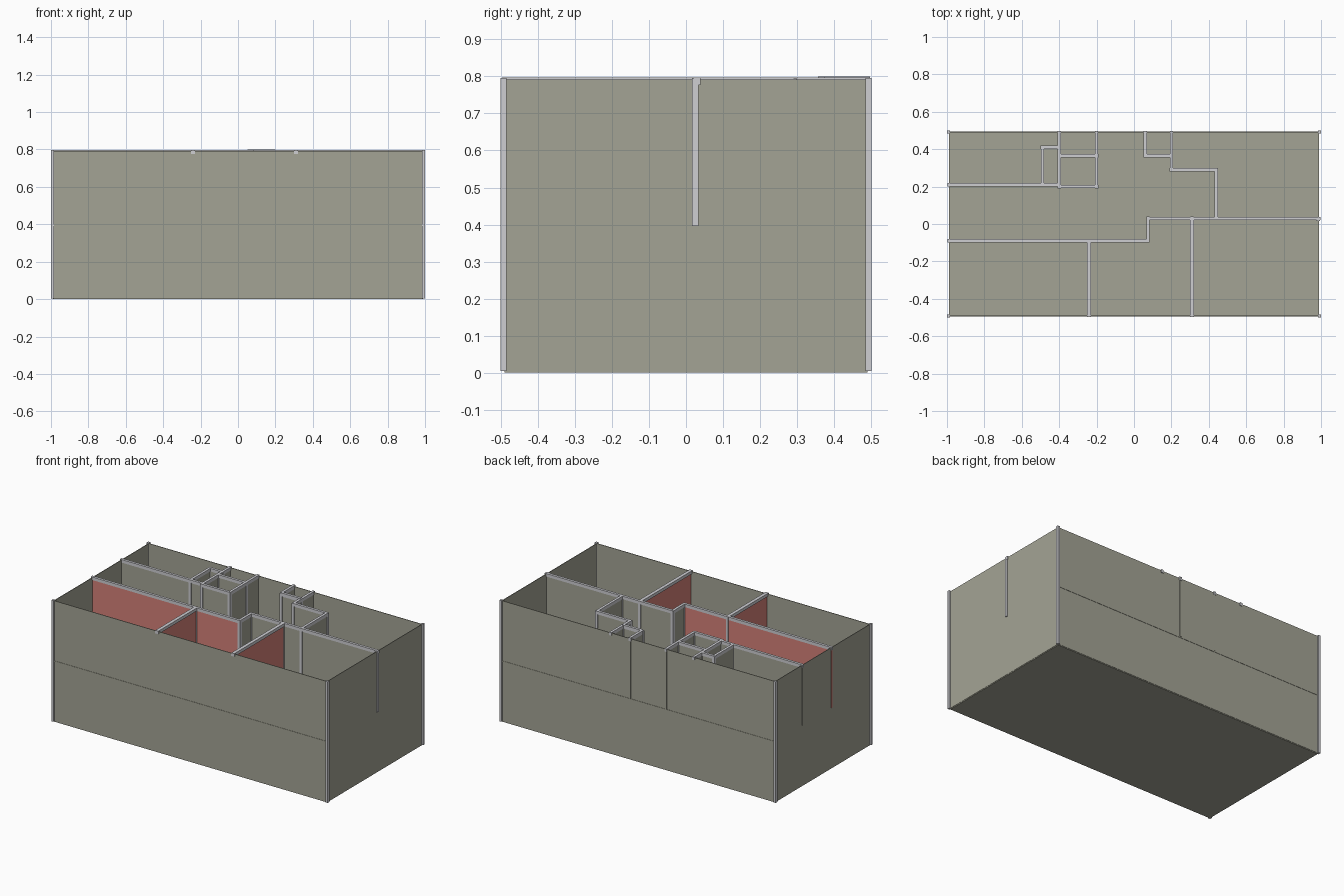
import bpy
import bmesh
from mathutils import Matrix, Vector

cube = bpy.data.objects.get("Cube")
if cube:
    bpy.data.objects.remove(cube, do_unlink=True)


def material(name, rgb):
    m = bpy.data.materials.new(name)
    m.use_nodes = True
    m.diffuse_color = (*rgb, 1)
    m.node_tree.nodes["Principled BSDF"].inputs["Base Color"].default_value = (*rgb, 1)
    return m


OLIVE = material("olive grey panel", (0.37, 0.37, 0.30))
STEEL = material("light grey frame", (0.62, 0.62, 0.65))
RED = material("red panel", (0.66, 0.22, 0.19))


def boxes(name, mat, extents):
    """One object made of axis-aligned boxes, each given as (low, high)."""
    bm = bmesh.new()
    for low, high in extents:
        low, high = Vector(low), Vector(high)
        move = Matrix.Translation((low + high) / 2) @ Matrix.Diagonal((*(high - low), 1))
        bmesh.ops.create_cube(bm, size=1, matrix=move)
    mesh = bpy.data.meshes.new(name)
    bm.to_mesh(mesh)
    bm.free()
    mesh.materials.append(mat)
    ob = bpy.data.objects.new(name, mesh)
    bpy.context.collection.objects.link(ob)


def run(a, b, width, z0, z1):
    """Extents of a straight axis-aligned strip from a to b."""
    h = width / 2
    dx, dy = (0, h) if a[1] == b[1] else (h, 0)
    return ((min(a[0], b[0]) - dx, min(a[1], b[1]) - dy, z0),
            (max(a[0], b[0]) + dx, max(a[1], b[1]) + dy, z1))


X, Y = 0.988, 0.490      # outer shell
MID, TOP = 0.40, 0.797   # upper floor level and frame top

# Floors
boxes("ground_floor", OLIVE, [((-X, -Y, 0), (X, Y, 0.008))])
boxes("upper_floor", OLIVE, [((-X, -Y - 0.004, MID - 0.008), (X, Y + 0.004, MID))])

# Outer walls and corner posts
for name, s in (("front_wall", -1), ("back_wall", 1)):
    boxes(name, OLIVE, [run((-X, s * Y), (X, s * Y), 0.004, 0.005, 0.792)])
for name, s in (("right_wall", -1), ("left_wall", 1)):
    boxes(name, OLIVE, [run((s * X, -Y), (s * X, Y), 0.004, 0.005, 0.792)])
boxes("corner_posts", STEEL, [
    run((sx * 0.992 - 0.008, sy * 0.493), (sx * 0.992 + 0.008, sy * 0.493), 0.016, 0.004, 0.796)
    for sx in (-1, 1) for sy in (-1, 1)])

# Partition routes on the upper floor
W, B = 0.994, 0.495      # ends that show through the outer walls
partitions = {
    "hall_partition": (RED, [(-W, -0.09), (0.075, -0.09)]),
    "front_right_partition": (RED, [(-0.24, -Y), (-0.24, -0.09)]),
    "front_left_partition": (RED, [(0.31, -Y), (0.31, 0.03)]),
    "left_partition": (OLIVE, [(0.075, -0.09), (0.075, 0.03), (X, 0.03)]),
    "stair_partition": (OLIVE, [(0.44, 0.03), (0.44, 0.29), (0.2, 0.29), (0.2, Y)]),
    "closet_partition": (OLIVE, [(0.06, B), (0.06, 0.365), (0.2, 0.365)]),
    "back_right_partition": (OLIVE, [(-W, 0.21), (-0.4, 0.21)]),
    "shaft_partition": (OLIVE, [(-0.49, 0.21), (-0.49, 0.41), (-0.4, 0.41)]),
    "bath_side_partition": (OLIVE, [(-0.4, 0.2), (-0.4, Y)]),
    "bath_partition": (OLIVE, [(-0.4, 0.2), (-0.2, 0.2), (-0.2, B)]),
    "bath_divider": (OLIVE, [(-0.4, 0.365), (-0.2, 0.365)]),
}


def rail_end(p):
    """Rails that reach an outer wall run slightly past it."""
    x, y = p
    return (x if abs(x) < 0.9 else 0.996 * (1 if x > 0 else -1),
            y if abs(y) < 0.45 else 0.497 * (1 if y > 0 else -1))


joints = set()
for name, (mat, path) in partitions.items():
    pairs = list(zip(path, path[1:]))
    top = TOP + (0.003 if name == "closet_partition" else 0)
    width = 0.022 if name.startswith("front") else 0.017
    boxes(name, mat, [run(a, b, 0.011, MID, 0.785) for a, b in pairs])
    boxes(name + "_top_rail", STEEL,
          [run(rail_end(a), rail_end(b), width, 0.777, top) for a, b in pairs])
    joints.update(p for p in path if abs(p[0]) < 0.9 and abs(p[1]) < 0.45)

# Posts at partition joints, and the one set into the left wall
joints.add((0.986, 0.025))
boxes("partition_posts", STEEL, [
    run((x - 0.009, y), (x + 0.009, y), 0.018, MID - 0.004, TOP - 0.001)
    for x, y in sorted(joints)])
